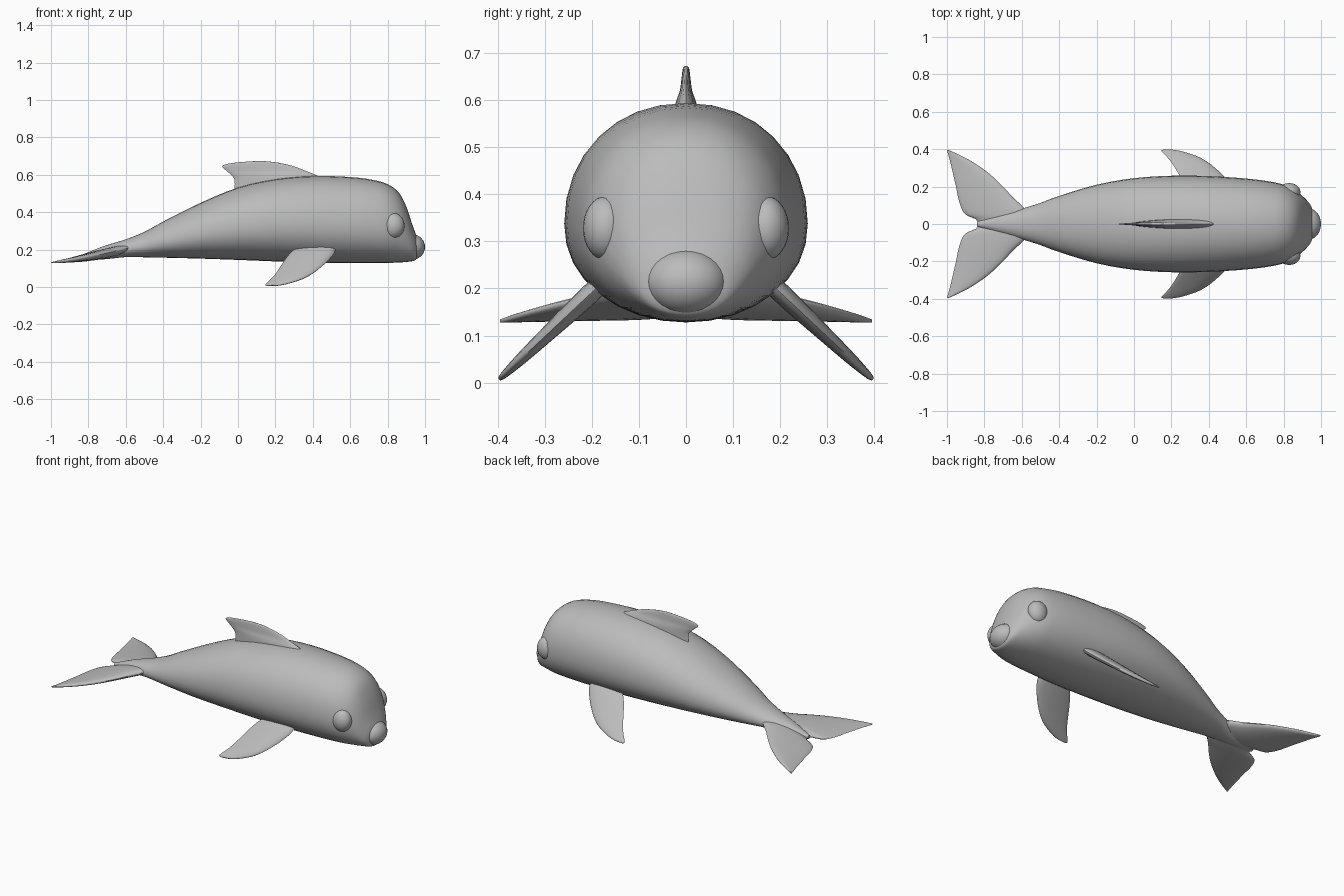
import bpy, bmesh, math
from mathutils import Vector

if "Cube" in bpy.data.objects:
    bpy.data.objects.remove(bpy.data.objects["Cube"])

skin = bpy.data.materials.new("grey skin")
skin.diffuse_color = (0.5, 0.5, 0.5, 1)
skin.use_nodes = True
skin.node_tree.nodes["Principled BSDF"].inputs["Base Color"].default_value = skin.diffuse_color


def finish(bm, name, angle=60):
    bmesh.ops.recalc_face_normals(bm, faces=bm.faces)
    me = bpy.data.meshes.new(name)
    bm.to_mesh(me)
    bm.free()
    me.materials.append(skin)
    ob = bpy.data.objects.new(name, me)
    bpy.context.collection.objects.link(ob)
    bpy.context.view_layer.objects.active = ob
    ob.select_set(True)
    bpy.ops.object.shade_smooth_by_angle(angle=math.radians(angle))
    ob.select_set(False)
    return ob


def smooth(rows, steps):
    """Catmull-Rom interpolation between station rows."""
    pts = [Vector(r) for r in rows]
    pts = [2 * pts[0] - pts[1]] + pts + [2 * pts[-1] - pts[-2]]
    out = []
    for a, b, c, d in zip(pts, pts[1:], pts[2:], pts[3:]):
        for i in range(steps):
            t = i / steps
            out.append(0.5 * (2 * b + (c - a) * t + (2 * a - 5 * b + 4 * c - d) * t * t
                              + (3 * b - a - 3 * c + d) * t ** 3))
    return out + [pts[-2]]


def loft(rings, name):
    bm = bmesh.new()
    vs = [[bm.verts.new(p) for p in r] for r in rings]
    n = len(vs[0])
    for a, b in zip(vs, vs[1:]):
        for i in range(n):
            bm.faces.new((a[i], a[(i + 1) % n], b[(i + 1) % n], b[i]))
    bm.faces.new(vs[0])
    bm.faces.new(vs[-1])
    return finish(bm, name)


def fin(rows, place, name, sides=20):
    """Rows: span, leading x, trailing x, half thickness; place maps (x, span, offset)."""
    rings = []
    for s, le, te, th in smooth(rows, 3):
        ring = []
        for i in range(sides):
            a = 2 * math.pi * i / sides
            x = (le + te) / 2 + (le - te) / 2 * math.cos(a)
            # thickest toward the leading edge
            ring.append(place(x, s, th * math.sin(a) * (0.85 + 0.25 * math.cos(a))))
        rings.append(ring)
    return loft(rings, name)


def ellipsoid(name, centre, radii, turn=0):
    bm = bmesh.new()
    bmesh.ops.create_uvsphere(bm, u_segments=24, v_segments=16, radius=1)
    ob = finish(bm, name)
    ob.location, ob.scale, ob.rotation_euler = centre, radii, (0, 0, turn)
    return ob


# body: x, half width, bottom z, top z
BODY = [(-0.84, 0.012, 0.148, 0.17), (-0.72, 0.05, 0.148, 0.218), (-0.6, 0.082, 0.16, 0.255),
        (-0.5, 0.113, 0.159, 0.295), (-0.4, 0.15, 0.157, 0.35), (-0.2, 0.21, 0.152, 0.45),
        (0, 0.245, 0.145, 0.532), (0.2, 0.258, 0.137, 0.577), (0.4, 0.256, 0.13, 0.594),
        (0.6, 0.243, 0.128, 0.588), (0.72, 0.228, 0.128, 0.573), (0.8, 0.21, 0.129, 0.55),
        (0.86, 0.18, 0.131, 0.505), (0.9, 0.15, 0.134, 0.43), (0.93, 0.12, 0.138, 0.34),
        (0.95, 0.09, 0.145, 0.285), (0.962, 0.045, 0.17, 0.25)]
rings = []
for x, w, zb, zt in smooth(BODY, 3):
    zc = zb + 0.45 * (zt - zb)
    ring = []
    for i in range(32):
        a = 2 * math.pi * i / 32
        c, s = math.cos(a), math.sin(a)
        y = w * math.copysign(abs(c) ** 0.94, c)
        z = zc + math.copysign(abs(s) ** 0.94, s) * ((zt - zc) if s > 0 else (zc - zb))
        ring.append((x, y, z))
    rings.append(ring)
loft(rings, "body")

# snout
ellipsoid("snout", (0.925, 0, 0.214), (0.075, 0.087, 0.07))

# dorsal fin, lofted upward
DORSAL = [(0.5, 0.46, -0.02, 0.034), (0.57, 0.455, -0.018, 0.03), (0.597, 0.42, -0.035, 0.024),
          (0.62, 0.365, -0.06, 0.015), (0.645, 0.3, -0.085, 0.011), (0.66, 0.24, -0.05, 0.009),
          (0.669, 0.185, 0.03, 0.007), (0.673, 0.14, 0.09, 0.003)]
fin(DORSAL, lambda x, s, o: (x, o, s), "dorsal_fin")

FLIPPER = [(0.16, 0.53, 0.33, 0.024), (0.21, 0.515, 0.28, 0.024), (0.25, 0.485, 0.25, 0.022),
           (0.29, 0.445, 0.225, 0.019), (0.33, 0.395, 0.2, 0.016), (0.36, 0.34, 0.175, 0.013),
           (0.385, 0.265, 0.15, 0.009), (0.394, 0.22, 0.147, 0.006), (0.397, 0.18, 0.155, 0.003)]
FLUKE = [(0, -0.56, -0.835, 0.03), (0.025, -0.56, -0.845, 0.03), (0.05, -0.565, -0.9, 0.03),
         (0.09, -0.59, -0.925, 0.029), (0.14, -0.645, -0.94, 0.026), (0.2, -0.7, -0.952, 0.022),
         (0.27, -0.775, -0.968, 0.017), (0.33, -0.86, -0.982, 0.012), (0.37, -0.935, -0.993, 0.008),
         (0.395, -0.99, -1.0, 0.004)]


def fluke_height(x):
    return 0.13 + 0.12 * (x + 1) + 0.17 * (x + 1) ** 2


for side, sign in (("left", 1), ("right", -1)):
    # flippers slope down and outward
    fin(FLIPPER, lambda x, s, o: (x, sign * (s + 0.66 * o), 0.192 - 0.94 * (s - 0.2) + 0.75 * o),
        side + "_flipper")
    # tail flukes follow the curve of the tail
    fin(FLUKE, lambda x, s, o: (x, sign * s, fluke_height(x) + o), side + "_tail_fluke")
    # eyes
    ellipsoid(side + "_eye", (0.83, sign * 0.17, 0.328), (0.06, 0.049, 0.068))
